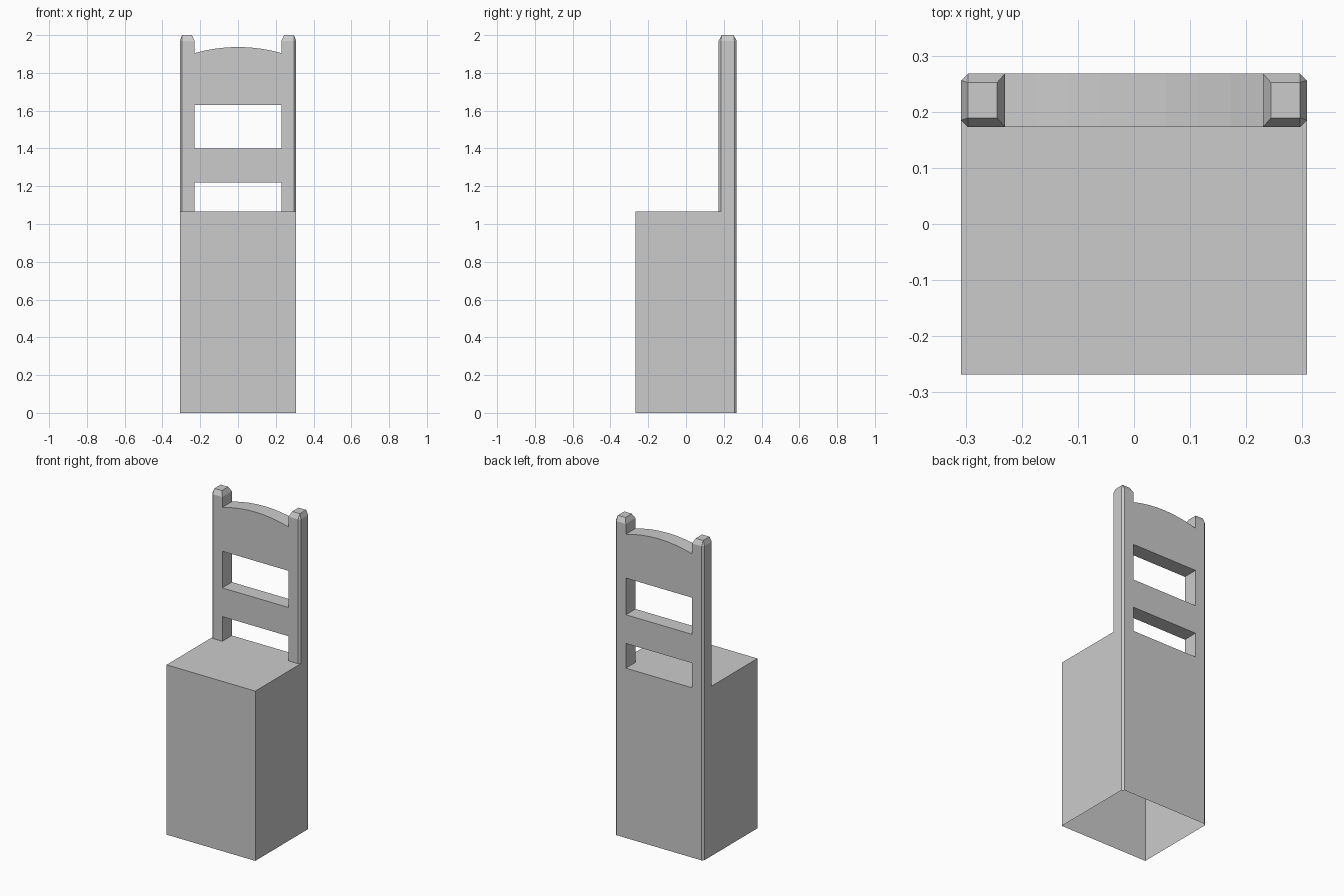
import bpy, bmesh

if "Cube" in bpy.data.objects:
    bpy.data.objects.remove(bpy.data.objects["Cube"])

X, Y, C = 0.308, 0.268, 0.012      # half width, half depth, corner chamfer
XI, YF = 0.23, 0.173               # inner side and front side of the posts
SEAT = 1.065


def make(name, build):
    bm = bmesh.new()
    build(bm)
    bmesh.ops.remove_doubles(bm, verts=bm.verts, dist=1e-4)
    me = bpy.data.meshes.new(name)
    bm.to_mesh(me)
    bm.free()
    ob = bpy.data.objects.new(name, me)
    bpy.context.collection.objects.link(ob)
    return ob


def loft(bm, rings, skip=()):
    """Join closed rings of points; skip holds (level, side) pairs left open."""
    vs = [[bm.verts.new(p) for p in r] for r in rings]
    n = len(vs[0])
    for k in range(len(vs) - 1):
        for i in range(n):
            if (k, i) not in skip:
                j = (i + 1) % n
                bm.faces.new((vs[k][i], vs[k][j], vs[k + 1][j], vs[k + 1][i]))
    return vs


def at(outline, z):
    return [(x, y, z) for x, y in outline]


# Hollow base, open underneath, with chamfered back corners
def base(bm):
    wall = [(-X, -Y), (X, -Y), (X, Y - C), (X - C, Y), (-X + C, Y), (-X, Y - C)]
    loft(bm, [at(wall, 0), at(wall, SEAT)])


# Seat surface, notched around the posts
def seat(bm):
    half = [(X, -Y), (X, YF + C), (X - C, YF), (XI, YF), (XI, Y)]
    outline = half + [(-x, y) for x, y in reversed(half)]
    bm.faces.new([bm.verts.new(p) for p in at(outline, SEAT)])


# Post with chamfered outer corners and bevelled top, open where rails join
def post(bm):
    ring = [(XI, YF), (X - C, YF), (X, YF + C), (X, Y - C), (X - C, Y), (XI, Y)]
    a, b, c, d = (XI + .014, YF + .016), (X - C, YF + .016), (X - C, Y - .016), (XI + .014, Y - .016)
    levels = [SEAT, 1.22, 1.40, 1.63, 1.905, 1.97]
    rings = [at(ring, z) for z in levels] + [at([a, b, b, c, c, d], 2)]
    vs = loft(bm, rings, skip={(1, 5), (3, 5)})
    t = vs[-1]
    bm.faces.new((t[0], t[1], t[3], t[5]))


# Rail between the posts, its top rising in an arc
def rail(z0, z1, rise, n):
    def build(bm):
        rings = []
        for i in range(n + 1):
            u = 2 * i / n - 1
            z = z1 + rise * (1 - u * u)
            rings.append([(u * XI, YF, z0), (u * XI, YF, z), (u * XI, Y, z), (u * XI, Y, z0)])
        loft(bm, rings)
        bmesh.ops.recalc_face_normals(bm, faces=bm.faces)
    return build


make("base", base)
make("seat", seat)
posts = make("back_posts", post)
posts.modifiers.new("mirror", 'MIRROR')
make("lower_rail", rail(1.22, 1.40, 0, 1))
make("top_rail", rail(1.63, 1.905, 0.032, 8))
